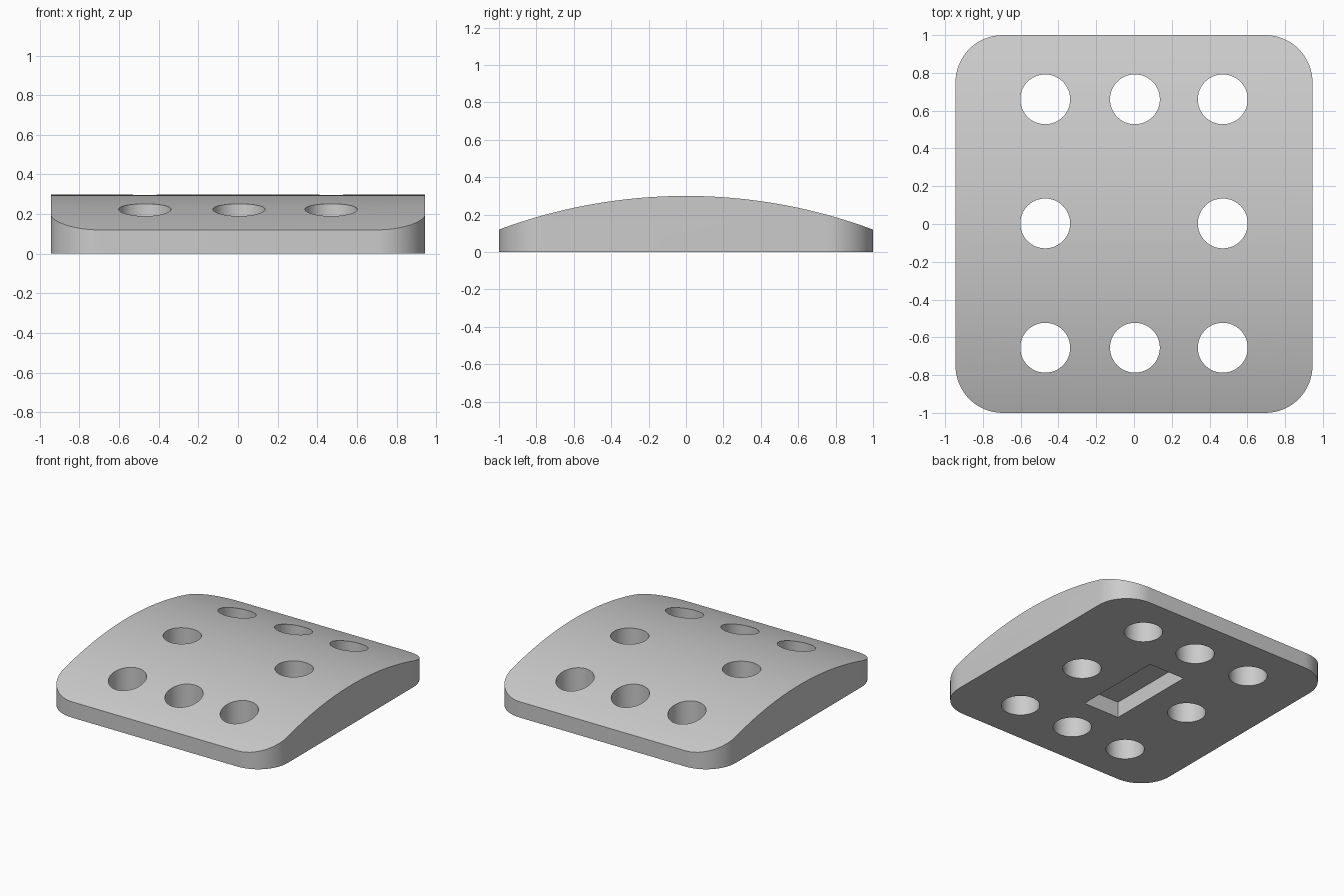
import bpy
import bmesh
from math import sin, cos, pi, sqrt
from mathutils import Vector

default = bpy.data.objects.get("Cube")
if default:
    bpy.data.objects.remove(default, do_unlink=True)

HALF_X, HALF_Y = 0.945, 1.0
EDGE_Z, TOP_Z = 0.12, 0.30
CORNER, HOLE = 0.25, 0.132

grey = bpy.data.materials.new("plain grey")
grey.use_nodes = True
colour = (0.6, 0.6, 0.6, 1)
grey.diffuse_color = colour
grey.node_tree.nodes["Principled BSDF"].inputs["Base Color"].default_value = colour


def prism(name, outline, sweep):
    """Solid made by sweeping a closed outline along a vector."""
    bm = bmesh.new()
    base = bm.faces.new([bm.verts.new(p) for p in outline])
    result = bmesh.ops.extrude_face_region(bm, geom=[base], use_keep_orig=True)
    moved = [g for g in result["geom"] if isinstance(g, bmesh.types.BMVert)]
    bmesh.ops.translate(bm, verts=moved, vec=Vector(sweep))
    bmesh.ops.recalc_face_normals(bm, faces=bm.faces[:])
    mesh = bpy.data.meshes.new(name)
    bm.to_mesh(mesh)
    bm.free()
    mesh.materials.append(grey)
    obj = bpy.data.objects.new(name, mesh)
    bpy.context.collection.objects.link(obj)
    return obj


def combine(target, cutter, operation):
    """Apply a boolean and discard the cutter."""
    mod = target.modifiers.new("cut", "BOOLEAN")
    mod.operation, mod.solver, mod.object = operation, "EXACT", cutter
    bpy.context.view_layer.objects.active = target
    bpy.ops.object.modifier_apply(modifier=mod.name)
    bpy.data.objects.remove(cutter, do_unlink=True)


def arc(cx, cy, radius, start, end, steps, z=0):
    angles = [start + (end - start) * i / steps for i in range(steps + 1)]
    return [(cx + radius * cos(a), cy + radius * sin(a), z) for a in angles]


# Plate: rounded rectangle seen from above
outline = []
for i, (sx, sy) in enumerate([(1, 1), (-1, 1), (-1, -1), (1, -1)]):
    outline += arc(sx * (HALF_X - CORNER), sy * (HALF_Y - CORNER), CORNER,
                   i * pi / 2, (i + 1) * pi / 2, 16)
plate = prism("arched_plate", outline, (0, 0, 0.5))

# Arched top: keep only what lies under a circular arc across y
rise = TOP_Z - EDGE_Z
radius = (HALF_Y ** 2 + rise ** 2) / (2 * rise)
span, steps = 1.1, 44
ys = [-span + 2 * span * i / steps for i in range(steps + 1)]
side = [(-1.2, y, TOP_Z - radius + sqrt(radius ** 2 - y * y)) for y in ys]
side += [(-1.2, span, -0.5), (-1.2, -span, -0.5)]
# the lower face stays that of the plate
combine(plate, prism("arch_cutter", side, (2.4, 0, 0)), "INTERSECT")

# Ring of eight through holes
for x in (-0.47, 0.005, 0.47):
    for y in (-0.655, 0.003, 0.66):
        if abs(x) + abs(y) > 0.1:
            circle = arc(x, y, HOLE, 0, 2 * pi, 48, -0.1)[:-1]
            combine(plate, prism("hole_cutter", circle, (0, 0, 0.7)), "DIFFERENCE")

# Rectangular pocket in the underside
slot = [(sx * 0.15, sy * 0.35, -0.1) for sx, sy in [(1, 1), (-1, 1), (-1, -1), (1, -1)]]
combine(plate, prism("pocket_cutter", slot, (0, 0, 0.1 + 0.12)), "DIFFERENCE")

# Smooth curved walls, sharp rims
bpy.ops.object.select_all(action="DESELECT")
plate.select_set(True)
bpy.context.view_layer.objects.active = plate
bpy.ops.object.shade_smooth_by_angle(angle=pi / 9)
